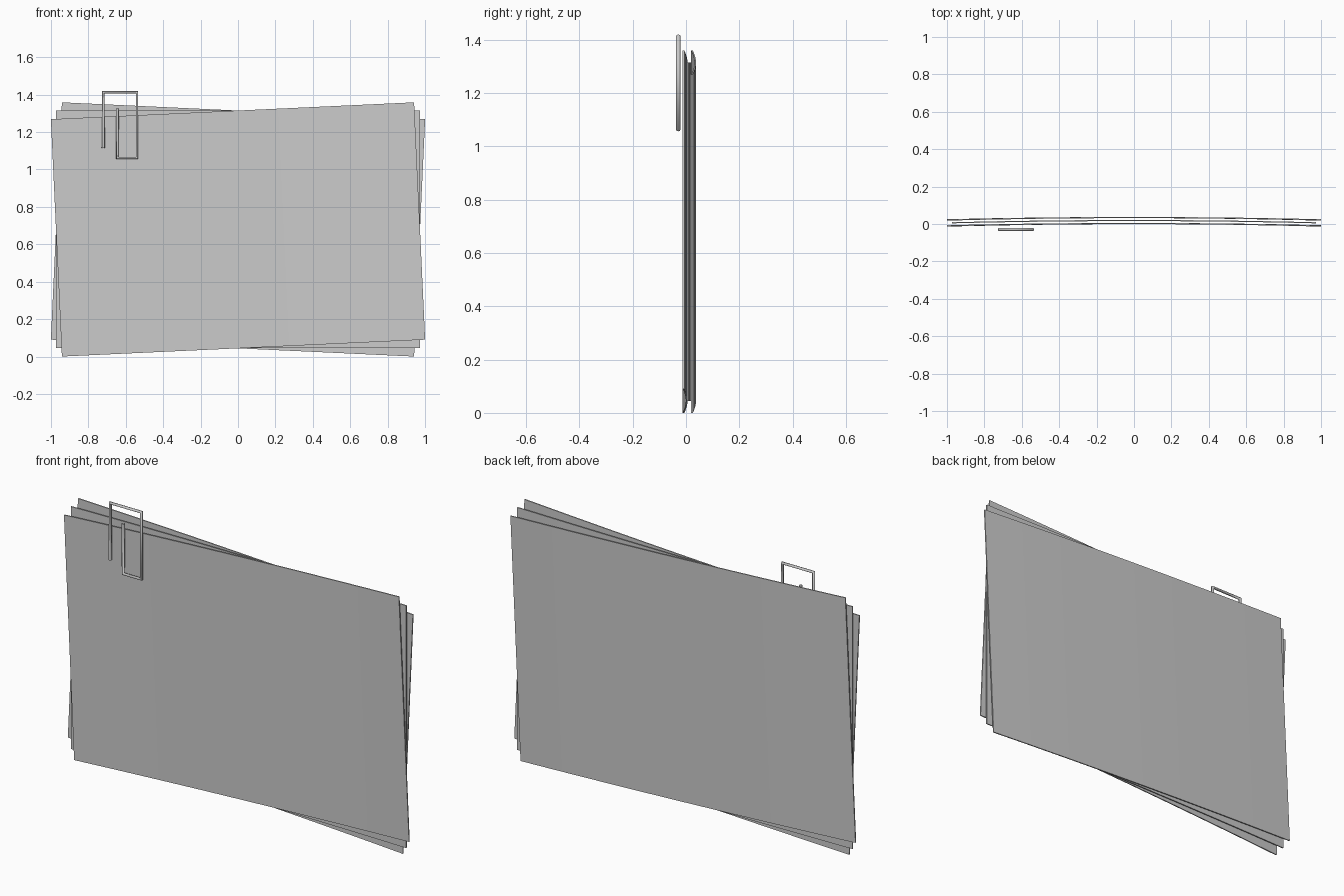
import bpy, bmesh, math
from mathutils import Matrix

if "Cube" in bpy.data.objects:
    bpy.data.objects.remove(bpy.data.objects["Cube"])

W, H, T, BOW, GAP = 1.944, 1.27, 0.006, 0.012, 0.016
TILT = math.radians(2.66)
CENTRE_Z = (H * math.cos(TILT) + W * math.sin(TILT)) / 2
SEGS = 8


def sheet(name, y_edge, tilt):
    """A thin sheet bowed backwards across its width, tilted in its own plane."""
    bm = bmesh.new()
    rows = []
    for i in range(SEGS + 1):
        t = 2 * i / SEGS - 1
        x, y = t * W / 2, y_edge + BOW * (1 - t * t)
        rows.append([bm.verts.new((x, y + dy, z)) for dy, z in
                     ((0, -H / 2), (T, -H / 2), (T, H / 2), (0, H / 2))])
    for a, b in zip(rows, rows[1:]):
        for k in range(4):
            n = (k + 1) % 4
            bm.faces.new((a[k], a[n], b[n], b[k]))
    bm.faces.new(rows[0])
    bm.faces.new(rows[-1])
    bmesh.ops.recalc_face_normals(bm, faces=bm.faces[:])
    bm.transform(Matrix.Translation((0, 0, CENTRE_Z)) @ Matrix.Rotation(tilt, 4, 'Y'))
    me = bpy.data.meshes.new(name)
    bm.to_mesh(me)
    bm.free()
    ob = bpy.data.objects.new(name, me)
    bpy.context.collection.objects.link(ob)


# fanned stack of sheets, front to back
for i, name in enumerate(("front_sheet", "middle_sheet", "back_sheet")):
    sheet(name, -0.0125 + i * GAP, (i - 1) * TILT)

# square-bent wire clip in front of the stack
path = [(-0.72, 1.115), (-0.72, 1.413), (-0.54, 1.413),
        (-0.54, 1.062), (-0.645, 1.062), (-0.645, 1.325)]
cu = bpy.data.curves.new("paper_clip", 'CURVE')
cu.dimensions = '3D'
cu.bevel_depth = 0.0085
cu.bevel_resolution = 2
cu.use_fill_caps = True
sp = cu.splines.new('POLY')
sp.points.add(len(path) - 1)
for p, (x, z) in zip(sp.points, path):
    p.co = (x, -0.029, z, 1)
clip = bpy.data.objects.new("paper_clip", cu)
bpy.context.collection.objects.link(clip)
bpy.context.view_layer.objects.active = clip
clip.select_set(True)
bpy.ops.object.convert(target='MESH')
